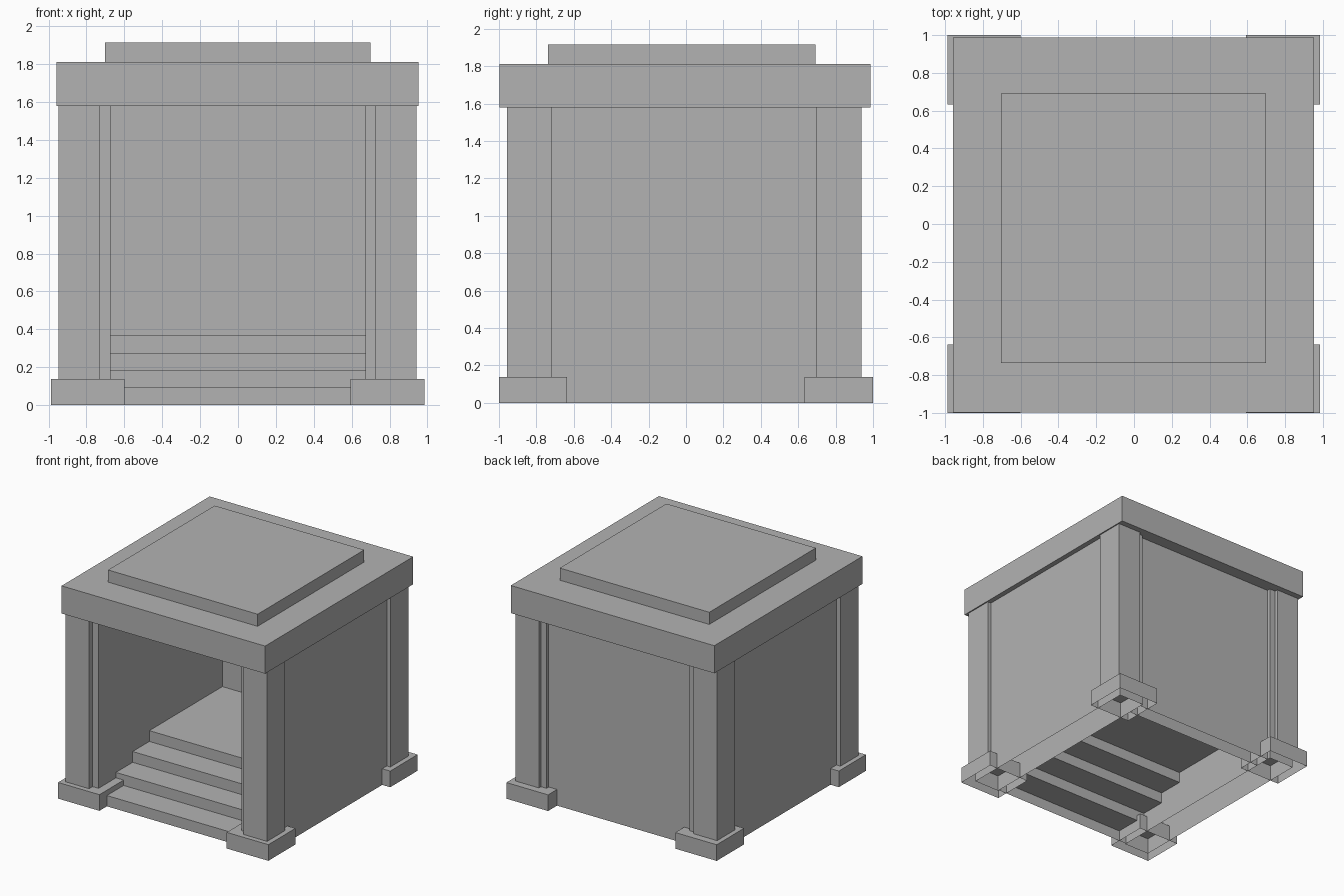
import bpy
import bmesh

old = bpy.data.objects.get("Cube")
if old:
    bpy.data.objects.remove(old, do_unlink=True)

stone = bpy.data.materials.new("grey stone")
stone.use_nodes = True
GREY = (0.45, 0.45, 0.45, 1)
stone.diffuse_color = GREY
stone.node_tree.nodes["Principled BSDF"].inputs["Base Color"].default_value = GREY


def finish(name, bm):
    mesh = bpy.data.meshes.new(name)
    bm.to_mesh(mesh)
    bm.free()
    mesh.materials.append(stone)
    obj = bpy.data.objects.new(name, mesh)
    bpy.context.collection.objects.link(obj)
    return obj


def box(name, xs, ys, zs, open_bottom=False):
    """Box spanning the given ranges, optionally hollow from below."""
    bm = bmesh.new()
    bmesh.ops.create_cube(bm, size=1)
    for v in bm.verts:
        for axis, (low, high) in enumerate((xs, ys, zs)):
            v.co[axis] = low if v.co[axis] < 0 else high
    if open_bottom:
        bm.normal_update()
        under = [f for f in bm.faces if f.normal.z < -0.5]
        bmesh.ops.delete(bm, geom=under, context='FACES_ONLY')
    return finish(name, bm)


BASE_TOP, ROOF_BOTTOM, ROOF_TOP, TOP = 0.137, 1.578, 1.812, 1.915
WALL_IN, WALL_OUT = 0.672, 0.91

# Corner pillars on hollow plinths
base_x = {"right": (-0.988, -0.6), "left": (0.594, 0.985)}
base_y = {"front": (-1.0, -0.637), "back": (0.633, 1.0)}
pillar_x = {"right": (-0.948, -0.728), "left": (0.724, 0.943)}
pillar_y = {"front": (-0.957, -0.717), "back": (0.695, 0.937)}
for side in base_x:
    for end in base_y:
        box(f"{end}_{side}_plinth", base_x[side], base_y[end], (0, BASE_TOP), True)
        box(f"{end}_{side}_pillar", pillar_x[side], pillar_y[end], (BASE_TOP, ROOF_BOTTOM))

# Walls, hollow from below
wall_z = (0, ROOF_BOTTOM)
box("right_wall", (-WALL_OUT, -WALL_IN), (-0.91, 0.91), wall_z, True)
box("left_wall", (WALL_IN, WALL_OUT), (-0.91, 0.91), wall_z, True)
box("back_wall", (-WALL_IN, WALL_IN), (0.75, 0.88), wall_z, True)

# Entrance stairs: a folded sheet of risers and treads up to the floor
profile = [(-0.9, 0)]
for i in range(4):
    front = -0.9 + 0.224 * i
    rise = 0.0915 * (i + 1)
    profile += [(front, rise), (front + 0.224 if i < 3 else 0.75, rise)]
bm = bmesh.new()
rows = [[bm.verts.new((x, y, z)) for x in (-WALL_IN, WALL_IN)] for y, z in profile]
for a, b in zip(rows, rows[1:]):
    bm.faces.new((a[0], a[1], b[1], b[0]))
finish("stairs_and_floor", bm)

# Roof slab and raised cap
box("roof_slab", (-0.957, 0.953), (-0.998, 0.987), (ROOF_BOTTOM, ROOF_TOP))
box("roof_cap", (-0.703, 0.7), (-0.737, 0.692), (ROOF_TOP, TOP))
